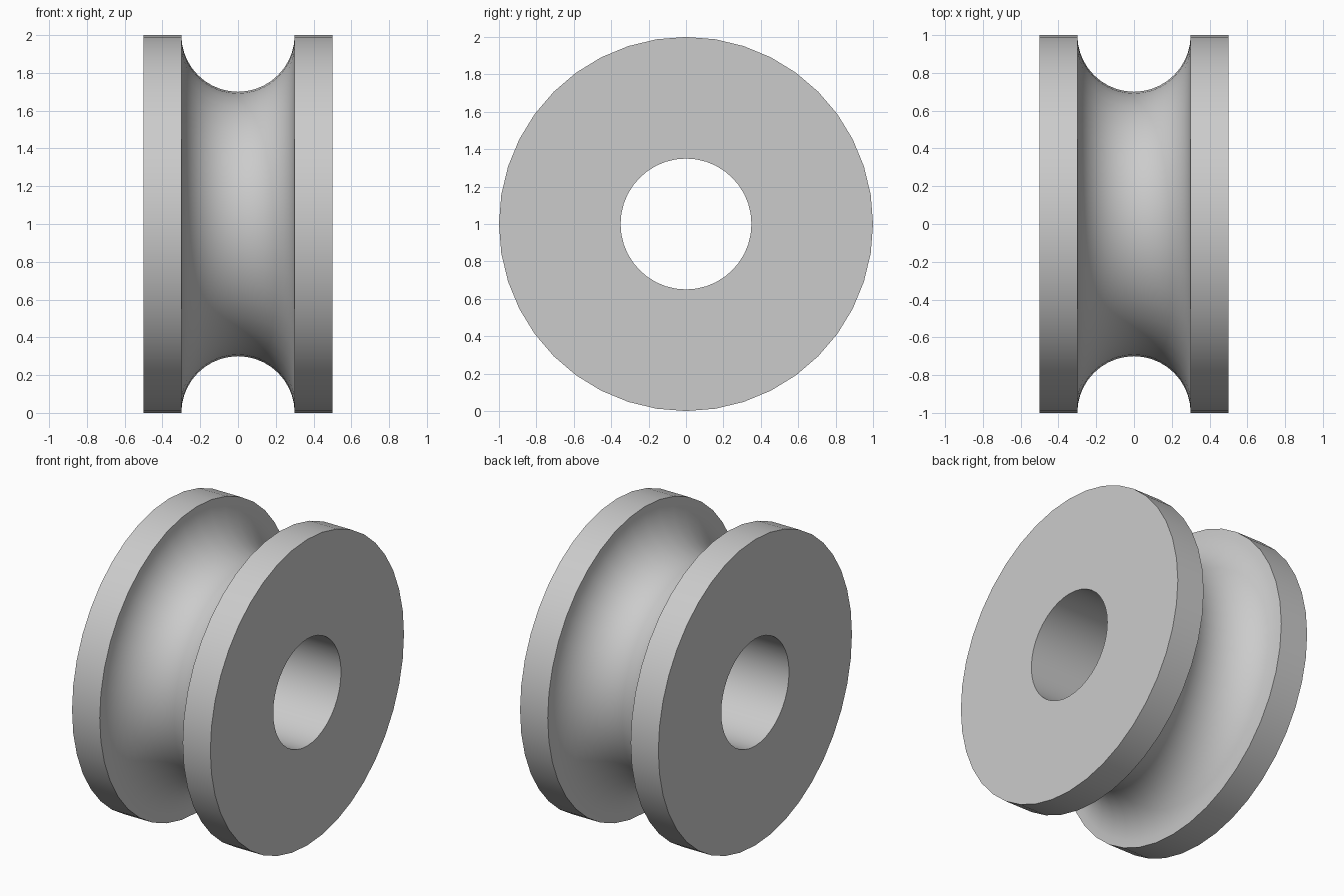
import bpy, bmesh, math
from mathutils import Vector

cube = bpy.data.objects.get("Cube")
if cube:
    bpy.data.objects.remove(cube, do_unlink=True)

SEGMENTS = 40
OUTER, BORE, HALF_WIDTH, GROOVE = 1.0, 0.35, 0.5, 0.3
GROOVE_STEPS = 20

# Plain grey metal
grey = bpy.data.materials.new("plain_grey")
grey.use_nodes = True
color = (0.6, 0.6, 0.6, 1)
grey.diffuse_color = color
grey.node_tree.nodes["Principled BSDF"].inputs["Base Color"].default_value = color

# Closed half section as (x, radius): bore, flanges and round groove
section = [(HALF_WIDTH, OUTER), (HALF_WIDTH, BORE),
           (-HALF_WIDTH, BORE), (-HALF_WIDTH, OUTER)]
for i in range(GROOVE_STEPS + 1):
    a = math.pi * i / GROOVE_STEPS
    section.append((-GROOVE * math.cos(a), OUTER - GROOVE * math.sin(a)))

# Revolve the section around the axle
bm = bmesh.new()
verts = [bm.verts.new((x, 0, r)) for x, r in section]
edges = [bm.edges.new((v, verts[i - 1])) for i, v in enumerate(verts)]
bmesh.ops.spin(bm, geom=verts + edges, cent=(0, 0, 0), axis=(1, 0, 0),
               angle=math.tau, steps=SEGMENTS, use_merge=True)
bmesh.ops.remove_doubles(bm, verts=bm.verts, dist=0.0001)
bmesh.ops.recalc_face_normals(bm, faces=bm.faces)
bmesh.ops.translate(bm, verts=bm.verts, vec=Vector((0, 0, OUTER)))

mesh = bpy.data.meshes.new("grooved_wheel")
bm.to_mesh(mesh)
bm.free()
mesh.materials.append(grey)
wheel = bpy.data.objects.new("grooved_wheel", mesh)
bpy.context.collection.objects.link(wheel)

# Smooth the round surfaces and keep the rims sharp
bpy.ops.object.select_all(action="DESELECT")
wheel.select_set(True)
bpy.context.view_layer.objects.active = wheel
bpy.ops.object.shade_smooth_by_angle(angle=math.radians(30))
